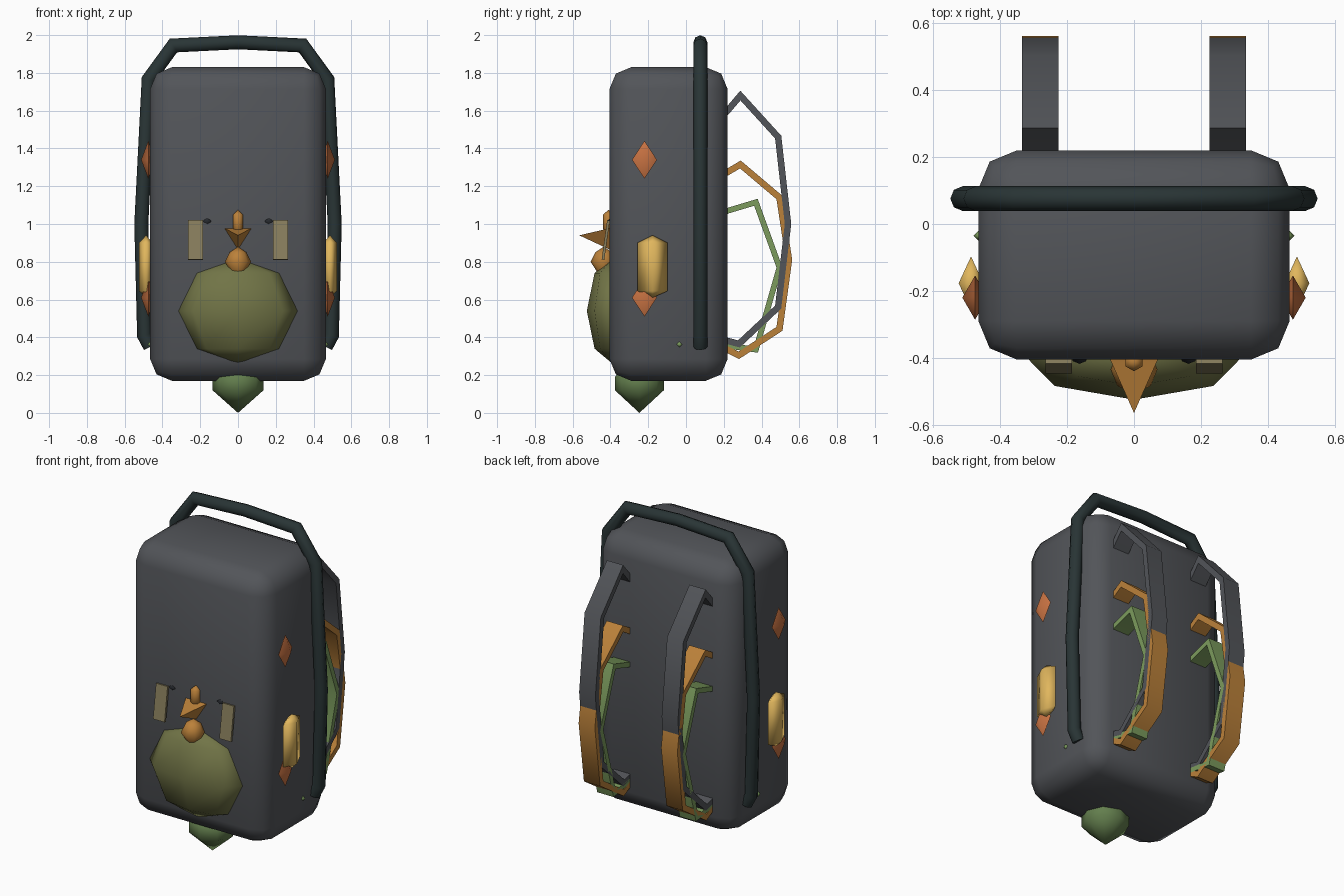
import bpy, bmesh, math
from mathutils import Vector

if "Cube" in bpy.data.objects:
    bpy.data.objects.remove(bpy.data.objects["Cube"], do_unlink=True)


def material(name, *rgb):
    m = bpy.data.materials.new(name)
    m.use_nodes = True
    m.diffuse_color = (*rgb, 1)
    m.node_tree.nodes["Principled BSDF"].inputs["Base Color"].default_value = (*rgb, 1)
    return m


grey = material("slate grey", 0.085, 0.09, 0.1)
dark = material("dark teal", 0.022, 0.035, 0.036)
olive = material("olive", 0.165, 0.175, 0.062)
orange = material("amber", 0.5, 0.22, 0.042)
rust = material("rust orange", 0.58, 0.17, 0.055)
yellow = material("straw yellow", 0.75, 0.47, 0.11)
green = material("leaf green", 0.2, 0.33, 0.11)
moss = material("moss green", 0.125, 0.21, 0.075)
tan = material("khaki", 0.25, 0.21, 0.11)
ink = material("charcoal", 0.02, 0.023, 0.028)


def finish(name, bm, mat, angle=60, loc=(0, 0, 0), rot=(0, 0, 0)):
    bmesh.ops.recalc_face_normals(bm, faces=bm.faces)
    mesh = bpy.data.meshes.new(name)
    bm.to_mesh(mesh)
    bm.free()
    mesh.materials.append(mat)
    mesh.shade_smooth()
    mesh.set_sharp_from_angle(angle=math.radians(angle))
    ob = bpy.data.objects.new(name, mesh)
    ob.location, ob.rotation_euler = loc, rot
    bpy.context.collection.objects.link(ob)
    return ob


def box(name, size, loc, mat, rot=(0, 0, 0), bevel=0):
    bm = bmesh.new()
    bmesh.ops.create_cube(bm, size=1)
    bmesh.ops.scale(bm, vec=size, verts=bm.verts)
    if bevel:
        bmesh.ops.bevel(bm, geom=bm.edges[:], offset=bevel, segments=2,
                        profile=0.5, affect='EDGES')
    return finish(name, bm, mat, 60 if bevel else 30, loc, rot)


def lathe(name, profile, sides, loc, mat, sx=1, sy=1, rot=(0, 0, 0), angle=100):
    """Revolve (radius, height) points; the first vertex column faces the front."""
    bm = bmesh.new()
    rings = []
    for r, z in profile:
        n = sides if r else 1
        rings.append([bm.verts.new((sx * r * math.sin(2 * math.pi * i / sides),
                                    -sy * r * math.cos(2 * math.pi * i / sides), z))
                      for i in range(n)])
    for a, b in zip(rings, rings[1:]):
        for i in range(sides):
            j = (i + 1) % sides
            quad = [a[i % len(a)], a[j % len(a)], b[j % len(b)], b[i % len(b)]]
            bm.faces.new(list(dict.fromkeys(quad)))
    return finish(name, bm, mat, angle, loc, rot)


def sweep(name, path, section, place, mat, angle=50):
    """Sweep a section (in-plane, sideways) along a flat path with mitred joints."""
    bm = bmesh.new()
    pts = [Vector(p) for p in path]
    rings = []
    for i, p in enumerate(pts):
        before = (p - pts[i - 1]).normalized() if i else (pts[1] - p).normalized()
        after = (pts[i + 1] - p).normalized() if i + 1 < len(pts) else before
        t = (before + after).normalized()
        normal = Vector((-t.y, t.x)) / max(0.5, t.dot(after))
        rings.append([bm.verts.new(place(p + normal * a, b)) for a, b in section])
    n = len(section)
    for a, b in zip(rings, rings[1:]):
        for i in range(n):
            bm.faces.new((a[i], a[(i + 1) % n], b[(i + 1) % n], b[i]))
    bm.faces.new(rings[0])
    bm.faces.new(rings[-1])
    return finish(name, bm, mat, angle)


# Main body
box("pack_body", (0.93, 0.625, 1.66), (0, -0.0925, 1.0), grey, bevel=0.115)

# Long carrying handle over the top and down both sides
half = [(0.465, 0.35), (0.497, 0.41), (0.512, 1.0), (0.473, 1.765), (0.342, 1.945)]
arch = half + [(0, 1.962)] + [(-x, z) for x, z in reversed(half)]
tube = [(0.037 * math.cos(k * math.pi / 4), 0.037 * math.sin(k * math.pi / 4))
        for k in range(8)]
sweep("handle", arch, tube, lambda p, b: (p.x, 0.076 + b, p.y), dark)

# Back straps, three nested loops on each side, given as (y, z)
straps = [
    ("long_strap", grey, 0.017, [(0.15, 1.53), (0.22, 1.6), (0.288, 1.68), (0.488, 1.46),
                                 (0.54, 1.0), (0.488, 0.56), (0.28, 0.365), (0.15, 0.4)]),
    ("middle_strap", orange, 0.017, [(0.15, 1.24), (0.22, 1.275), (0.288, 1.315), (0.495, 1.14),
                                     (0.545, 0.81), (0.495, 0.445), (0.28, 0.305), (0.15, 0.37)]),
    ("short_strap", green, 0.015, [(0.15, 1.04), (0.22, 1.07), (0.37, 1.115), (0.495, 0.77),
                                   (0.37, 0.335), (0.15, 0.365)]),
]
for side, sgn in (("left", 1), ("right", -1)):
    for name, mat, t, path in straps:
        w = 0.055
        sweep(f"{side}_{name}", path, [(-t, -w), (t, -w), (t, w), (-t, w)],
              lambda p, b: (sgn * 0.28 + b, p.x, p.y), mat)

    # Ornaments on the sides
    for label, z in (("upper", 1.34), ("lower", 0.61)):
        lathe(f"{side}_{label}_gem", [(0, -0.1), (1, 0), (0, 0.1)], 4,
              (sgn * 0.475, -0.22, z), rust, 0.038, 0.066)
    lathe(f"{side}_side_pouch", [(0, -0.165), (1, -0.13), (1, 0.125), (0, 0.165)], 4,
          (sgn * 0.487, -0.177, 0.775), yellow, 0.037, 0.08)
    lathe(f"{side}_stud", [(0, -0.02), (0.02, 0), (0, 0.02)], 4,
          (sgn * 0.46, -0.035, 0.363), green)

    # Eyes and cheek plates
    lathe(f"{side}_eye", [(0, -0.03), (0.028, 0), (0, 0.03)], 8,
          (sgn * 0.163, -0.39, 1.015), ink)
    box(f"{side}_cheek_plate", (0.078, 0.014, 0.21), (sgn * 0.225, -0.425, 0.915),
        tan, rot=(math.radians(-8), 0, 0))

# Front pocket, a flattened low-poly ball
ball = [(math.sin(k * math.pi / 4) if 0 < k < 4 else 0, -0.283 * math.cos(k * math.pi / 4))
        for k in range(5)]
lathe("front_pocket", ball, 8, (0, -0.385, 0.54), olive, 0.335, 0.14)

# Beak, throat and crest
lathe("beak", [(0, 0), (0.077, 0), (0, 0.165)], 3, (0, -0.4, 0.94), orange,
      sx=1.1, rot=(math.radians(90), 0, 0), angle=50)
lathe("throat", [(0, -0.09), (0.025, -0.06), (0.07, 0.01), (0.045, 0.06), (0, 0.09)], 8,
      (0, -0.435, 0.79), orange)
lathe("crest", [(0, -0.07), (0.03, -0.035), (0.03, 0.04), (0, 0.065)], 6,
      (0, -0.41, 1.01), orange)

# Foot knob under the body
lathe("bottom_knob", [(0, 0.28), (0.11, 0.22), (0.135, 0.19), (0.135, 0.12), (0, 0)], 8,
      (0, -0.247, 0), moss, 1, 0.96)
